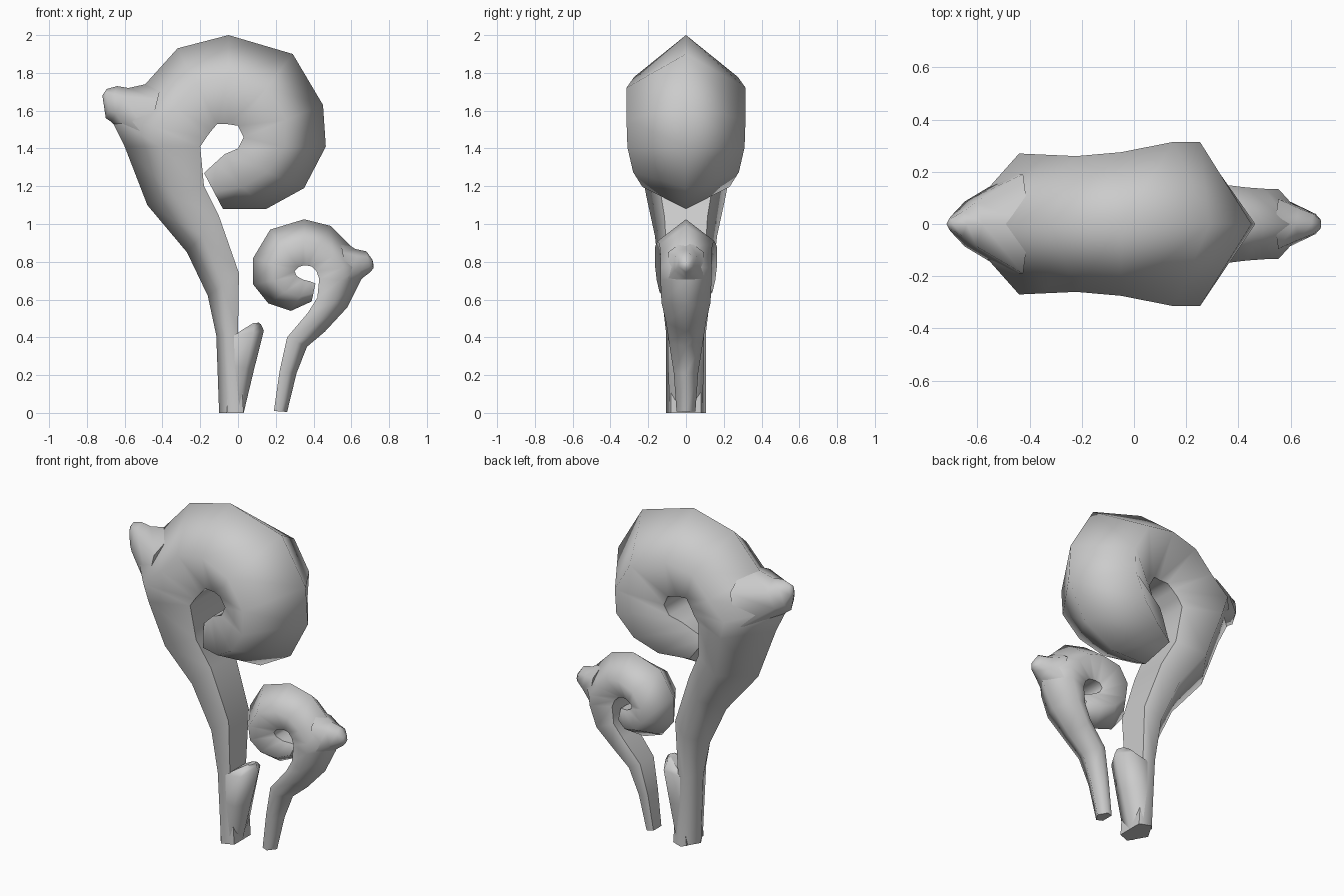
import bpy, bmesh
from math import cos, sin, tau
from mathutils import Vector

if "Cube" in bpy.data.objects:
    bpy.data.objects.remove(bpy.data.objects["Cube"])


def make_object(name, bm):
    bmesh.ops.recalc_face_normals(bm, faces=bm.faces)
    for f in bm.faces:
        f.smooth = len(f.verts) < 5
    mesh = bpy.data.meshes.new(name)
    bm.to_mesh(mesh)
    bm.free()
    obj = bpy.data.objects.new(name, mesh)
    bpy.context.collection.objects.link(obj)
    return obj


def frond(name, stations, inner_start=0.75, inner_end=0.45, side=0.47):
    """Sweep a five-sided section: outer ridge, two flanks, flat inner face.
    Each station is outer x, outer z, inner x, inner z, half width.
    The inner face narrows along the frond."""
    bm = bmesh.new()
    rings = []
    last = len(stations) - 1
    for k, (ox, oz, ix, iz, w) in enumerate(stations):
        mx, mz = ox + (ix - ox) * side, oz + (iz - oz) * side
        n = w * (inner_start + (inner_end - inner_start) * k / last)
        pts = [(ox, 0, oz), (mx, w, mz), (ix, n, iz), (ix, -n, iz), (mx, -w, mz)]
        rings.append([bm.verts.new(p) for p in pts])
    for a, b in zip(rings, rings[1:]):
        for i in range(5):
            j = (i + 1) % 5
            bm.faces.new((a[i], a[j], b[j], b[i]))
        for i in (2, 3):
            bm.edges.get((a[i], b[i])).smooth = False
    for r in (rings[0], rings[-1]):
        bm.faces.new(r)
        for i in range(5):
            bm.edges.get((r[i], r[(i + 1) % 5])).smooth = False
    return make_object(name, bm)


def bud(name, rings, tip, sides=6):
    """Small bump growing from the ridge; each ring is upper x, z, lower x, z, half width."""
    bm = bmesh.new()
    loops = []
    for ax, az, bx, bz, w in rings:
        a, b = Vector((ax, 0, az)), Vector((bx, 0, bz))
        c, h = (a + b) / 2, (a - b) / 2
        loops.append([bm.verts.new(c + h * cos(tau * k / sides)
                      + Vector((0, w * sin(tau * k / sides), 0))) for k in range(sides)])
    for p, q in zip(loops, loops[1:]):
        for i in range(sides):
            j = (i + 1) % sides
            bm.faces.new((p[i], p[j], q[j], q[i]))
    t = bm.verts.new((tip[0], 0, tip[1]))
    for i in range(sides):
        bm.faces.new((loops[-1][i], loops[-1][(i + 1) % sides], t))
    bm.faces.new(loops[0])
    return make_object(name, bm)


# Large curled frond
frond("large_frond", [
    (-.10, 0, .03, 0, .105), (-.115, .41, .00, .43, .105), (-.16, .62, .005, .74, .135),
    (-.27, .85, -.10, 1.04, .165), (-.48, 1.10, -.18, 1.20, .21),
    (-.60, 1.41, -.20, 1.41, .26), (-.68, 1.57, -.17, 1.455, .27),
    (-.50, 1.73, -.14, 1.495, .265), (-.32, 1.93, -.11, 1.53, .26),
    (-.05, 2.0, -.05, 1.528, .275), (.29, 1.90, .00, 1.52, .315),
    (.45, 1.63, .03, 1.46, .315), (.465, 1.41, .00, 1.40, .31),
    (.35, 1.19, -.07, 1.37, .28), (.15, 1.08, -.12, 1.325, .23),
    (-.08, 1.08, -.18, 1.27, .15)])
bud("large_frond_bud", [
    (-.40, 1.76, -.50, 1.36, .22), (-.58, 1.72, -.67, 1.54, .10),
    (-.64, 1.73, -.70, 1.56, .055), (-.695, 1.715, -.712, 1.64, .025)], (-.718, 1.68))

# Short side shoot at the base of the large stem
frond("side_shoot", [
    (.03, 0, -.06, 0, .085), (.085, .23, -.04, .25, .095), (.137, .435, -.02, .41, .095),
    (.122, .468, .01, .432, .065), (.11, .478, .08, .475, .03)], .95, .9, .35)

# Small curled frond
frond("small_frond", [
    (.26, .005, .19, .01, .05), (.31, .21, .22, .22, .065), (.365, .35, .26, .40, .09),
    (.46, .43, .37, .53, .105), (.58, .56, .42, .61, .13), (.65, .70, .43, .71, .135),
    (.675, .78, .415, .75, .135), (.60, .88, .39, .775, .135), (.49, .99, .365, .78, .14),
    (.35, 1.025, .345, .78, .15), (.17, .97, .32, .772, .165), (.08, .82, .30, .75, .165),
    (.08, .68, .31, .725, .155), (.16, .58, .345, .705, .14),
    (.28, .54, .38, .697, .115), (.39, .59, .41, .685, .075)])
bud("small_frond_bud", [
    (.54, .92, .59, .64, .11), (.62, .868, .66, .715, .07),
    (.68, .855, .70, .745, .045), (.712, .81, .716, .765, .02)], (.717, .785))
